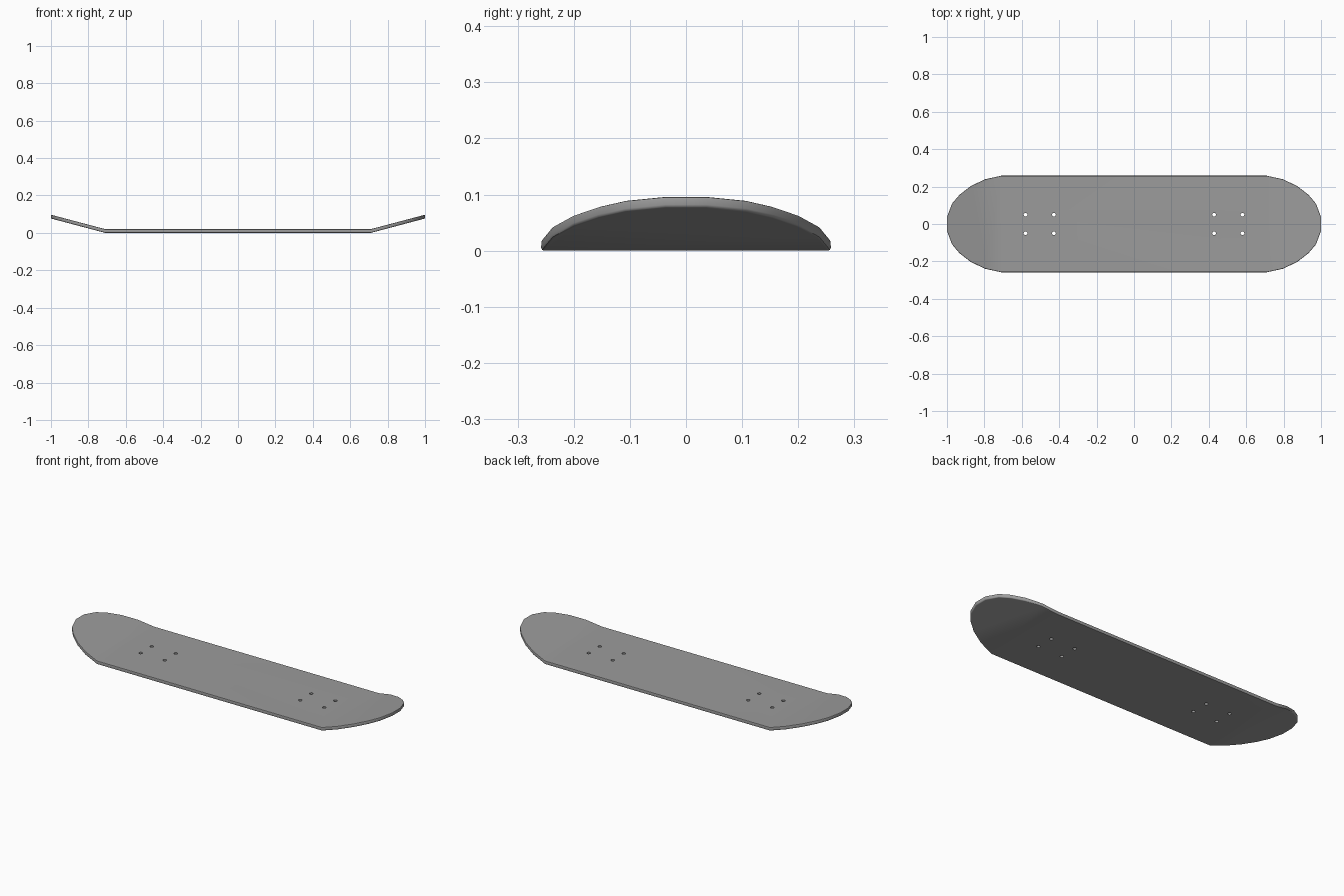
import bpy, bmesh, math

if "Cube" in bpy.data.objects:
    bpy.data.objects.remove(bpy.data.objects["Cube"])

FOLD, THICK, RISE = 0.71, 0.02, 0.077
# quarter of the nose outline (x, y), from the fold to the blunt tip
QUARTER = [(0.71, 0.258), (0.797, 0.239), (0.874, 0.202),
           (0.932, 0.157), (0.973, 0.109), (1.0, 0.037)]


# full nose outline, kicked up linearly from the fold
def nose(side):
    half = [(x, -y) for x, y in QUARTER] + QUARTER[::-1]
    return [(side * x, side * y, RISE * (x - FOLD) / (1 - FOLD)) for x, y in half]


def link(bm, name):
    mesh = bpy.data.meshes.new(name)
    bm.to_mesh(mesh)
    bm.free()
    obj = bpy.data.objects.new(name, mesh)
    bpy.context.collection.objects.link(obj)
    return obj


# deck: flat middle panel plus two kicked ends, extruded to thickness
bm = bmesh.new()
right = [bm.verts.new(p) for p in nose(1)]
left = [bm.verts.new(p) for p in nose(-1)]
bottom = [bm.faces.new(right), bm.faces.new(left),
          bm.faces.new([left[-1], right[0], right[-1], left[0]])]
ext = bmesh.ops.extrude_face_region(bm, geom=bottom, use_keep_orig=True)
top = [v for v in ext['geom'] if isinstance(v, bmesh.types.BMVert)]
bmesh.ops.translate(bm, verts=top, vec=(0, 0, THICK))
bmesh.ops.recalc_face_normals(bm, faces=bm.faces)

# soften the upper and lower rims
bm.normal_update()
rim = [e for e in bm.edges if len(e.link_faces) == 2
       and e.calc_face_angle() > math.radians(60)]
bmesh.ops.bevel(bm, geom=rim, offset=0.005, segments=2, profile=0.5,
                affect='EDGES', clamp_overlap=True)
deck = link(bm, "deck")

# dark grey finish
mat = bpy.data.materials.new("dark_grey")
mat.diffuse_color = (0.33, 0.33, 0.33, 1)
mat.use_nodes = True
mat.node_tree.nodes["Principled BSDF"].inputs["Base Color"].default_value = mat.diffuse_color
deck.data.materials.append(mat)

# truck bolt holes
bm = bmesh.new()
for sx in (-1, 1):
    for x in (0.428, 0.58):
        for y in (-0.05, 0.05):
            r = bmesh.ops.create_cone(bm, cap_ends=True, segments=16, radius1=0.01,
                                      radius2=0.01, depth=0.2)
            bmesh.ops.translate(bm, verts=r['verts'], vec=(sx * x, y, 0))
cutter = link(bm, "bolt_hole_cutter")
cutter.hide_render = True
cutter.data.materials.append(mat)

bpy.context.view_layer.objects.active = deck
deck.select_set(True)
mod = deck.modifiers.new("bolt_holes", 'BOOLEAN')
mod.operation, mod.solver, mod.object = 'DIFFERENCE', 'EXACT', cutter
bpy.ops.object.modifier_apply(modifier=mod.name)
bpy.data.objects.remove(cutter)

# smooth rims and kicks, holes stay crisp, broad faces stay flat-looking
bpy.ops.object.shade_smooth_by_angle(angle=math.radians(40))
weighted = deck.modifiers.new("weighted_normals", 'WEIGHTED_NORMAL')
weighted.keep_sharp = True
